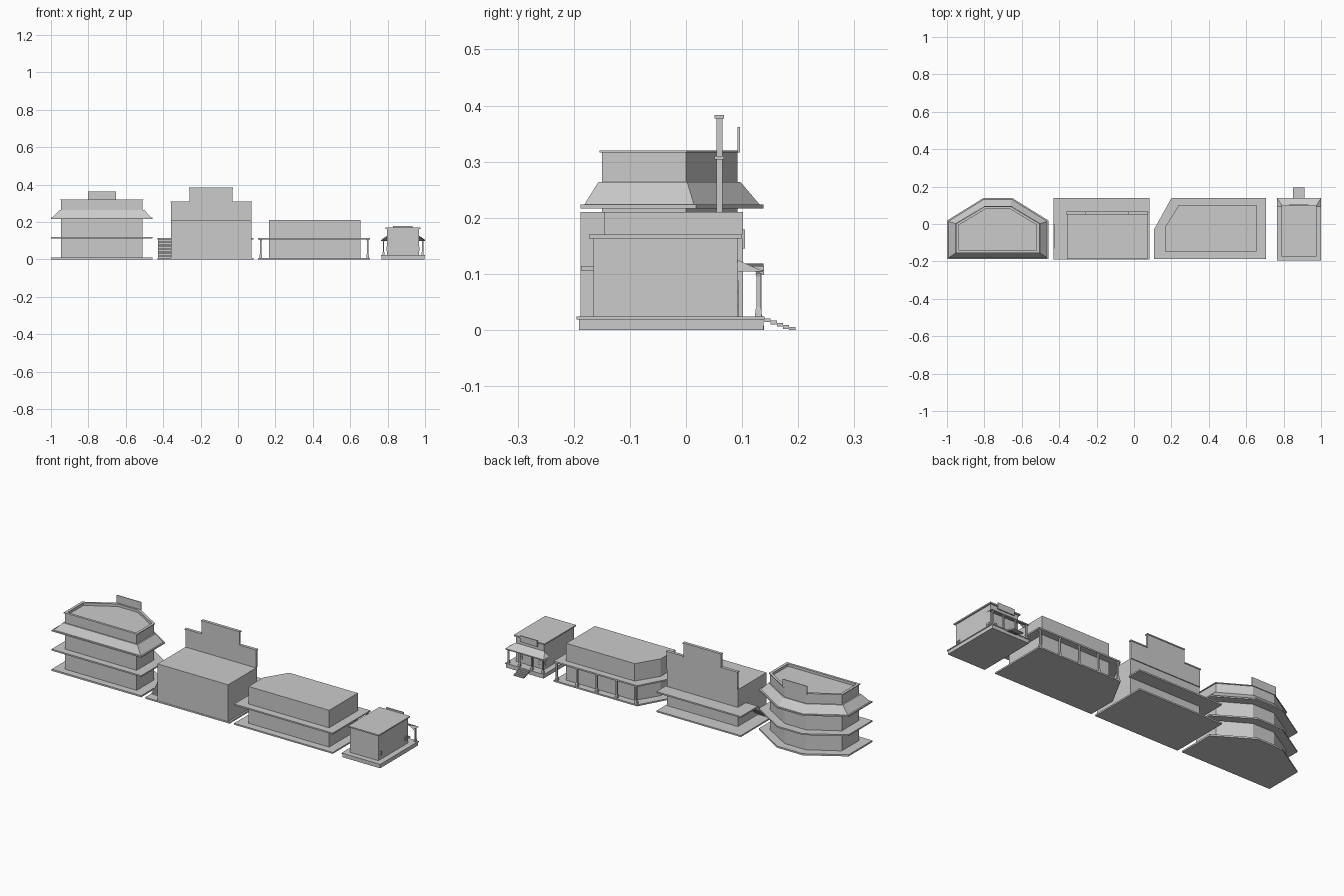
import bpy, bmesh

if "Cube" in bpy.data.objects:
    bpy.data.objects.remove(bpy.data.objects["Cube"])


def loft(name, rings):
    """Stack of equal-count outlines [(points, z), ...] with capped ends."""
    bm = bmesh.new()
    loops = [[bm.verts.new((x, y, z)) for x, y in pts] for pts, z in rings]
    n = len(loops[0])
    for a, b in zip(loops, loops[1:]):
        for i in range(n):
            j = (i + 1) % n
            bm.faces.new((a[i], a[j], b[j], b[i]))
    bm.faces.new(list(reversed(loops[0])))
    bm.faces.new(loops[-1])
    bmesh.ops.recalc_face_normals(bm, faces=bm.faces)
    mesh = bpy.data.meshes.new(name)
    bm.to_mesh(mesh)
    bm.free()
    ob = bpy.data.objects.new(name, mesh)
    bpy.context.collection.objects.link(ob)
    return ob


def prism(name, pts, z0, z1):
    return loft(name, [(pts, z0), (pts, z1)])


def rect(x0, x1, y0, y1):
    return [(x0, y0), (x1, y0), (x1, y1), (x0, y1)]


def box(name, x0, x1, y0, y1, z0, z1):
    return prism(name, rect(x0, x1, y0, y1), z0, z1)


def square(x, y, r):
    return rect(x - r, x + r, y - r, y + r)


def post(name, x, y, z0, z1, r):
    """Thin post with a flared foot and a small capital."""
    h = z1 - z0
    loft(name, [(square(x, y, r * 1.7), z0), (square(x, y, r * 1.5), z0 + h * .16),
                (square(x, y, r), z0 + h * .22), (square(x, y, r), z1 - h * .08),
                (square(x, y, r * 1.5), z1)])


# ---- Left building: bay-fronted, two galleries and a mansard roof ----
def bay(hw, y0, yc, ht, y1, cx=-0.728):
    return [(cx - hw, y0), (cx + hw, y0), (cx + hw, yc),
            (cx + ht, y1), (cx - ht, y1), (cx - hw, yc)]


bay_slab = bay(.272, -.188, .018, .078, .138)
bay_wall = bay(.218, -.15, 0, .064, .092)
bay_rim = bay(.223, -.154, .002, .066, .096)
bay_inner = bay(.208, -.141, -.005, .061, .083)
prism("bay_base", bay_slab, 0, .009)
prism("bay_walls", bay_wall, .009, .218)
prism("bay_gallery", bay_slab, .111, .119)
prism("bay_eave", bay_slab, .217, .224)
# mansard slope, upper wall, rim and sunken roof deck in one profile
loft("bay_mansard_roof", [(bay(.264, -.181, .014, .076, .131), .224),
                          (bay(.226, -.156, .002, .066, .097), .264),
                          (bay_wall, .264), (bay_wall, .316), (bay_rim, .316),
                          (bay_rim, .320), (bay_inner, .320), (bay_inner, .306)])
box("bay_sign_board", -.802, -.652, .092, .096, .316, .362)

# ---- Second building: stepped false front, balcony and side stair ----
box("hall_base", -.43, .082, -.19, .139, 0, .008)
box("hall_body", -.357, .072, -.188, .06, .008, .21)
box("false_front_lower", -.357, .072, .054, .065, .21, .304)
box("false_front_upper", -.258, -.03, .054, .065, .304, .377)
for name, x0, x1, z in (("cap_left", -.36, -.258, .304), ("cap_right", -.03, .075, .304),
                        ("cap_top", -.261, -.027, .377)):
    box("false_front_" + name, x0, x1, .051, .068, z, z + .006)
prism("hall_balcony", [(-.43, 0), (-.357, 0), (-.357, .06), (.082, .06),
                       (.082, .139), (-.43, .139)], .105, .113)
steps = 14
for i in range(steps):
    y = -.14 + i * .01
    top = .008 + (i + 1) * .105 / steps
    box("side_stair_step", -.428, -.357, y, y + .01, max(.008, top - .02), top)

# ---- Third building: chamfered corner, gallery on posts ----
def chamfered(x0, x1, y0, y1, xc, yc):
    return [(x0, y0), (x1, y0), (x1, y1), (xc, y1), (x0, yc)]


gallery = chamfered(.108, .706, -.187, .139, .2, -.028)
prism("corner_base", gallery, 0, .008)
prism("corner_body", chamfered(.166, .656, -.146, .102, .24, -.018), .008, .21)
prism("corner_gallery", gallery, .106, .114)
for x in (.21, .33, .45, .57, .693):
    post("gallery_post", x, .13, .008, .106, .0042)
post("gallery_post", .122, -.03, .008, .106, .0042)

# ---- Right building: small house with porch ----
box("house_plinth", .768, .997, -.191, .138, 0, .019)
box("house_floor", .765, 1.0, -.195, .14, .019, .024)
box("house_body", .797, .968, -.165, .092, .024, .163)
box("house_roof", .789, .976, -.173, .1, .163, .17)
box("house_sign_board", .83, .934, .1, .105, .145, .179)

# sloped porch roof with hipped ends
bm = bmesh.new()
hi, lo = [(.795, .092), (.971, .092)], [(1.0, .139), (.765, .139)]
top = [bm.verts.new((x, y, .125)) for x, y in hi] + [bm.verts.new((x, y, .104)) for x, y in lo]
bot = [bm.verts.new((x, y, .119)) for x, y in hi] + [bm.verts.new((x, y, .098)) for x, y in lo]
bm.faces.new(top)
bm.faces.new(bot[::-1])
for i in range(4):
    j = (i + 1) % 4
    bm.faces.new((bot[i], bot[j], top[j], top[i]))
# hip triangles falling from the wall to the outer corners
for k, c, x in ((0, 3, .765), (1, 2, 1.0)):
    side = bm.verts.new((x, .092, .104))
    bm.faces.new((top[k], top[c], side))
bmesh.ops.recalc_face_normals(bm, faces=bm.faces)
mesh = bpy.data.meshes.new("porch_roof")
bm.to_mesh(mesh)
bm.free()
bpy.context.collection.objects.link(bpy.data.objects.new("porch_roof", mesh))

for x in (.778, .845, .92, .987):
    post("porch_post", x, .129, .024, .101, .0035)
for i in range(5):
    box("porch_step", .85, .912, .14 + i * .011, .151 + i * .011,
        max(0, .014 - i * .004), .021 - i * .004)
box("house_door", .862, .902, .092, .094, .024, .088)


# framed windows with a cross bar: on both sides and beside the door
def window(axis, wall, out, centre):
    w, h, t, zc = .010, .012, .0015, .056
    bars = [(-w, w, -h, -h + t), (-w, w, h - t, h), (-w, w, -t / 2, t / 2),
            (-w, -w + t, -h, h), (w - t, w, -h, h), (-t / 2, t / 2, -h, h)]
    a, b = sorted((wall, wall + out * .002))
    for u0, u1, z0, z1 in bars:
        u0, u1 = centre + u0, centre + u1
        if axis == "x":
            box("window_bar", a, b, u0, u1, zc + z0, zc + z1)
        else:
            box("window_bar", u0, u1, a, b, zc + z0, zc + z1)


for y in (-.147, .073):
    window("x", .968, 1, y)
    window("x", .797, -1, y)
for x in (.825, .94):
    window("y", .092, 1, x)
